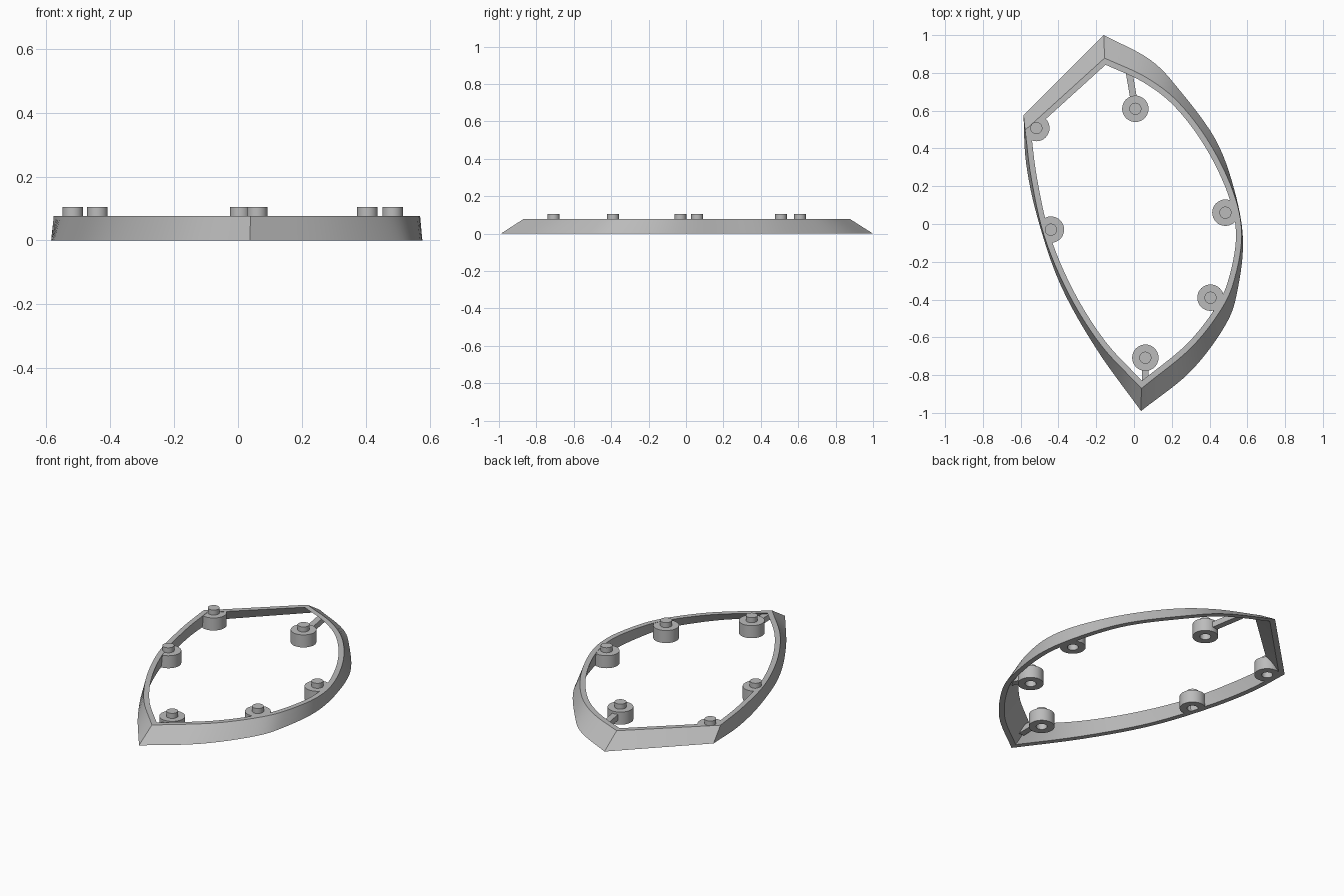
import bpy, bmesh, math
from mathutils import Vector

if "Cube" in bpy.data.objects:
    bpy.data.objects.remove(bpy.data.objects["Cube"])

TOP = 0.077      # height of the rim
WALL = 0.03      # wall thickness

grey = bpy.data.materials.new("plain grey")
grey.use_nodes = True
grey.diffuse_color = (0.5, 0.5, 0.5, 1)
grey.node_tree.nodes["Principled BSDF"].inputs["Base Color"].default_value = (0.5, 0.5, 0.5, 1)


def finish(bm, name):
    bmesh.ops.recalc_face_normals(bm, faces=bm.faces)
    mesh = bpy.data.meshes.new(name)
    bm.to_mesh(mesh)
    bm.free()
    mesh.materials.append(grey)
    obj = bpy.data.objects.new(name, mesh)
    bpy.context.collection.objects.link(obj)
    return obj


def select(obj):
    bpy.ops.object.select_all(action='DESELECT')
    obj.select_set(True)
    bpy.context.view_layer.objects.active = obj


def smooth(obj):
    select(obj)
    bpy.ops.object.shade_smooth_by_angle(angle=math.radians(25))


def spline(points, steps):
    """Catmull-Rom through the points, leaving out the last one."""
    p = [Vector(q) for q in points]
    p = [2 * p[0] - p[1]] + p + [2 * p[-1] - p[-2]]
    out = []
    for a, b, c, d in zip(p, p[1:], p[2:], p[3:]):
        for i in range(steps):
            t = i / steps
            out.append(0.5 * (2 * b + (c - a) * t + (2 * a - 5 * b + 4 * c - d) * t ** 2
                              + (3 * b - a - 3 * c + d) * t ** 3))
    return out


def outline(right, left):
    """Clockwise: back tip, curved left side, front tip, other side, straight back."""
    return spline(right, 6) + spline(left, 6) + spline([left[-1], right[0]], 4)


def offset(loop, dist):
    out = []
    for i, p in enumerate(loop):
        d1 = (p - loop[i - 1]).normalized()
        d2 = (loop[(i + 1) % len(loop)] - p).normalized()
        n1, n2 = Vector((-d1.y, d1.x)), Vector((-d2.y, d2.x))
        m = (n1 + n2).normalized()
        out.append(p + m * dist / m.dot(n1))
    return out


# Footprint of the wall and inner edge of its top
base_outer = outline(
    [(-.16, 1), (.085, .87), (.24, .71), (.43, .45), (.53, .185), (.577, -.08),
     (.55, -.34), (.487, -.53), (.3, -.78), (.037, -.99)],
    [(.037, -.99), (-.2, -.66), (-.39, -.32), (-.51, .03), (-.571, .32), (-.585, .575)])
top_inner = outline(
    [(-.15, .843), (.05, .75), (.217, .62), (.376, .41), (.497, .16), (.54, -.05),
     (.508, -.265), (.44, -.43), (.28, -.635), (.042, -.83)],
    [(.042, -.83), (-.153, -.62), (-.32, -.355), (-.445, -.06), (-.513, .24), (-.545, .485)])
base_inner = offset(base_outer, -WALL)
top_outer = offset(top_inner, WALL)


def ring(bm, loop, z):
    return [bm.verts.new((p.x, p.y, z)) for p in loop]


def bridge(bm, a, b):
    n = len(a)
    for i in range(n):
        bm.faces.new((a[i], a[(i + 1) % n], b[(i + 1) % n], b[i]))


# Sloping frame wall
bm = bmesh.new()
rings = [ring(bm, base_outer, 0), ring(bm, top_outer, TOP),
         ring(bm, top_inner, TOP), ring(bm, base_inner, 0)]
for k in range(4):
    bridge(bm, rings[k], rings[(k + 1) % 4])
smooth(finish(bm, "frame_wall"))

# Temporary solid that trims the bosses and struts to the wall
bm = bmesh.new()
low, high = offset(base_outer, -.008), offset(top_outer, -.008)
a = ring(bm, [p.lerp(q, -.1) for p, q in zip(low, high)], -.1 * TOP)
b = ring(bm, [p.lerp(q, 1.1) for p, q in zip(low, high)], 1.1 * TOP)
bridge(bm, a, b)
bm.faces.new(a)
bm.faces.new(b)
cutter = finish(bm, "trim_helper")
cutter.hide_render = True


def trim(obj):
    select(obj)
    mod = obj.modifiers.new("trim", 'BOOLEAN')
    mod.operation, mod.solver, mod.object = 'INTERSECT', 'EXACT', cutter
    bpy.ops.object.modifier_apply(modifier=mod.name)


def lathe(name, profile, x, y):
    bm = bmesh.new()
    verts = [bm.verts.new((r, 0, z)) for r, z in profile]
    edges = [bm.edges.new(pair) for pair in zip(verts, verts[1:])]
    bmesh.ops.spin(bm, geom=verts + edges, axis=(0, 0, 1), cent=(0, 0, 0),
                   angle=math.tau, steps=32, use_duplicate=False)
    bmesh.ops.remove_doubles(bm, verts=bm.verts, dist=1e-5)
    bmesh.ops.translate(bm, verts=bm.verts, vec=(x, y, 0))
    return finish(bm, name)


def strut(name, start, end):
    start, end = Vector(start), Vector(end)
    d = end - start
    bm = bmesh.new()
    bmesh.ops.create_cube(bm, size=1)
    for v in bm.verts:
        along = start + d * (v.co.x + .5)
        side = Vector((-d.y, d.x)).normalized() * v.co.y * .036
        v.co = (*(along + side), .044 + v.co.z * .034)
    return finish(bm, name)


# Bosses with blind holes below and pins on top, some tied to the wall by struts
bosses = {
    "back": ((.007, .61), (-.035, .86)),
    "back_right": ((-.517, .508), None),
    "middle_right": ((-.44, -.03), None),
    "middle_left": ((.484, .06), (.57, .03)),
    "front_left": ((.405, -.39), (.475, -.54)),
    "front": ((.06, -.708), (.06, -.88)),
}
boss_top = TOP - .002
for place, (centre, anchor) in bosses.items():
    boss = lathe(place + "_boss", [(0, .05), (.03, .05), (.03, 0), (.07, 0),
                                   (.07, boss_top), (0, boss_top)], *centre)
    trim(boss)
    smooth(boss)
    smooth(lathe(place + "_pin", [(0, .06), (.032, .06), (.032, .105), (0, .105)], *centre))
    if anchor:
        c, e = Vector(centre), Vector(anchor)
        trim(strut(place + "_strut", c + (e - c).normalized() * .06, e))

bpy.data.objects.remove(cutter)
